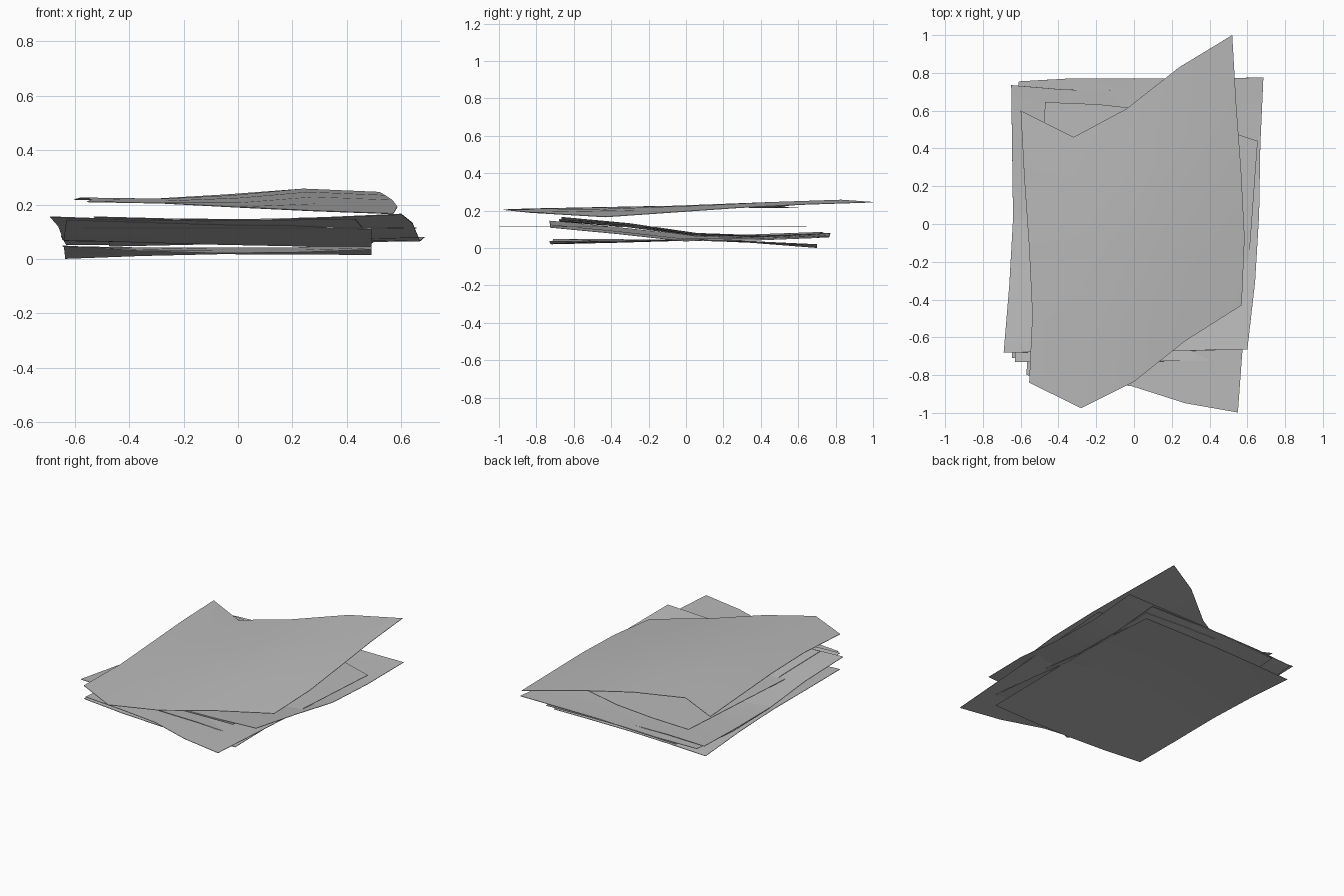
import bpy

N = 4  # each sheet is a 4 x 4 grid

grey = bpy.data.materials.new("mid_grey")
grey.diffuse_color = (0.49, 0.49, 0.49, 1)


def sheet(name, front, back, bend=(0, 0, 0, 0, 0), bow=(0, 0, 0, 0, 0)):
    """Loose sheet stretched between a front and a back edge (5 points each).
    bend lifts each row in z, bow shifts each row in x."""
    verts = []
    for j in range(N + 1):
        t = j / N
        for f, b in zip(front, back):
            x, y, z = (p + (q - p) * t for p, q in zip(f, b))
            verts.append((x + bow[j], y, z + bend[j]))
    w = N + 1
    faces = [(j * w + i, j * w + i + 1, (j + 1) * w + i + 1, (j + 1) * w + i)
             for j in range(N) for i in range(N)]
    me = bpy.data.meshes.new(name)
    me.from_pydata(verts, [], faces)
    me.shade_smooth()
    me.materials.append(grey)
    ob = bpy.data.objects.new(name, me)
    bpy.context.collection.objects.link(ob)
    # paper thickness with crisp rim
    sol = ob.modifiers.new("thickness", 'SOLIDIFY')
    sol.thickness = 0.003
    sol.offset = 0
    split = ob.modifiers.new("crisp_rim", 'EDGE_SPLIT')
    split.split_angle = 0.9
    return ob


def edge(a, b, dy=(0, 0, 0, 0, 0), dz=(0, 0, 0, 0, 0)):
    """Five points from a to b with small offsets in y and z."""
    return [(a[0] + (b[0] - a[0]) * i / N,
             a[1] + (b[1] - a[1]) * i / N + dy[i],
             a[2] + (b[2] - a[2]) * i / N + dz[i]) for i in range(N + 1)]


# top sheet, skewed with wavy front and back edges
sheet("top_sheet",
      [(-0.555, -0.84, 0.21), (-0.28, -0.975, 0.205), (0.0, -0.835, 0.19),
       (0.27, -0.62, 0.177), (0.57, -0.43, 0.166)],
      [(-0.60, 0.60, 0.218), (-0.32, 0.46, 0.215), (-0.04, 0.61, 0.236),
       (0.24, 0.83, 0.257), (0.52, 1.0, 0.245)],
      bend=(0, 0.005, 0.01, 0.008, 0), bow=(0, 0.028, 0.022, 0.008, 0))

# flat sheet in the middle of the stack
sheet("flat_sheet",
      edge((-0.57, -0.80, 0.114), (0.55, -0.998, 0.114), (0, 0.025, 0.04, 0, 0)),
      edge((-0.47, 0.645, 0.114), (0.655, 0.44, 0.114), (0, 0.04, 0.06, 0.04, 0)))

# two curled sheets, raised at the front
sag = (0, -0.012, -0.043, -0.035, 0)
sheet("curled_sheet_right",
      edge((-0.53, -0.665, 0.155), (0.60, -0.665, 0.165), dz=(0, -0.01, -0.015, -0.01, 0)),
      edge((-0.46, 0.765, 0.058), (0.685, 0.775, 0.08), dz=(0, 0.005, 0.01, 0.005, 0)),
      bend=sag, bow=(0, 0.02, 0.02, 0.005, 0))
sheet("curled_sheet_left",
      edge((-0.69, -0.68, 0.155), (0.43, -0.67, 0.148), dz=(0, -0.008, -0.01, -0.005, 0)),
      edge((-0.61, 0.755, 0.065), (0.50, 0.77, 0.065), dy=(0, 0.012, 0.007, 0.002, 0),
           dz=(0, 0.005, 0.01, 0.005, 0)),
      bend=sag, bow=(0, 0.01, 0.01, 0, 0))

# tilted sheet, high at the front left corner
sheet("tilted_sheet",
      edge((-0.63, -0.73, 0.145), (0.49, -0.725, 0.11), dz=(0, 0, 0, 0.005, 0)),
      edge((-0.65, 0.735, 0.085), (0.49, 0.70, 0.055), dy=(0, -0.015, -0.01, 0, 0)),
      bend=(0, -0.02, -0.045, -0.028, 0))

# bottom sheet, humped in the middle, back edge on the ground
sheet("bottom_sheet",
      edge((-0.645, -0.71, 0.048), (0.49, -0.73, 0.035), dz=(0, -0.015, -0.02, -0.014, 0)),
      edge((-0.635, 0.70, 0.002), (0.49, 0.70, 0.016), dz=(0, 0.007, 0.01, 0.006, 0)),
      bend=(0, 0.009, 0.02, 0.016, 0))
